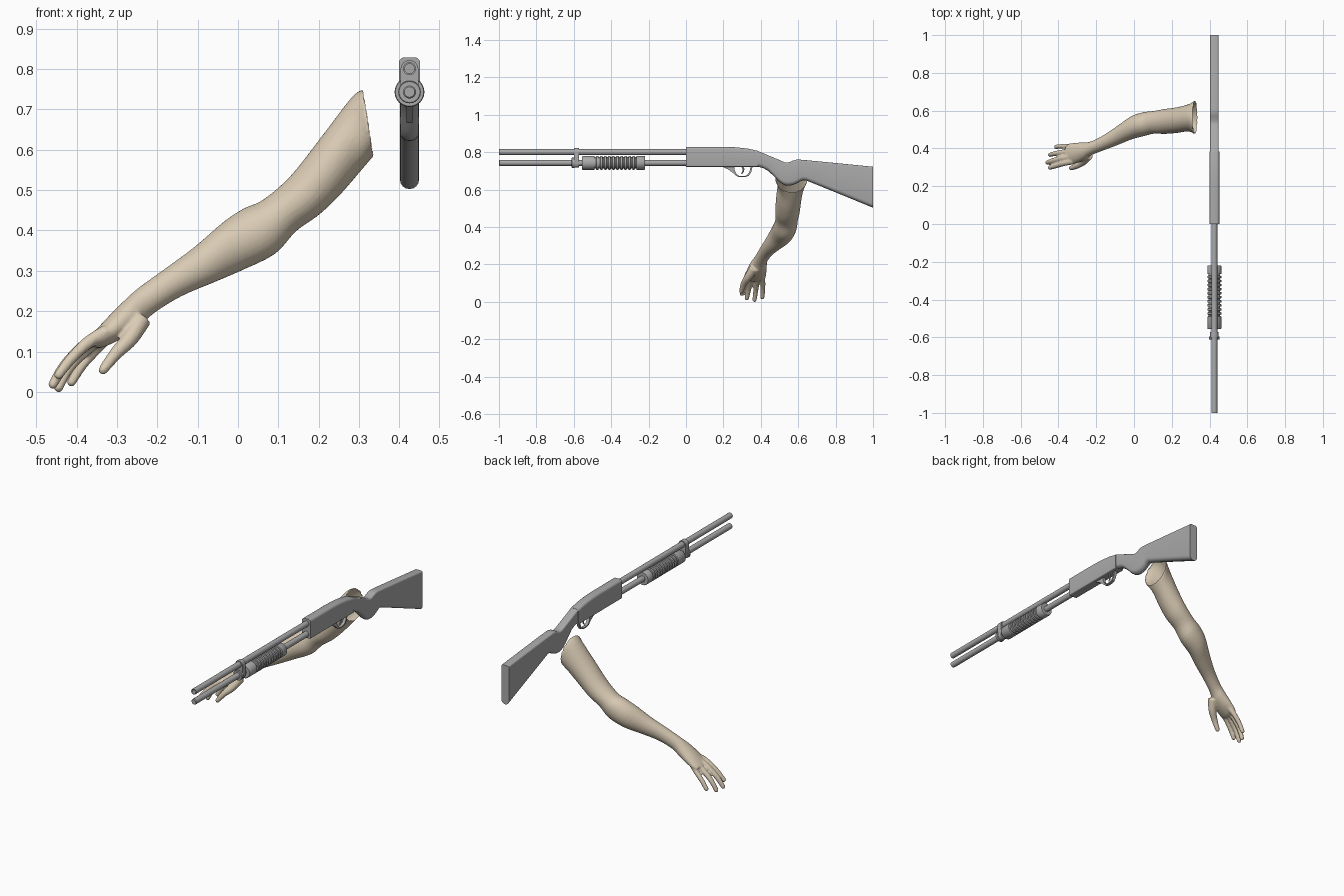
import bpy, bmesh, math
from mathutils import Vector

if "Cube" in bpy.data.objects:
    bpy.data.objects.remove(bpy.data.objects["Cube"])

GX = 0.425                      # gun centre line
BARREL_Z, MAG_Z = 0.801, 0.743


def material(name, rgb):
    m = bpy.data.materials.new(name)
    m.diffuse_color = (*rgb, 1)
    m.use_nodes = True
    m.node_tree.nodes["Principled BSDF"].inputs["Base Color"].default_value = m.diffuse_color
    return m


STEEL = material("gun_grey", (0.40, 0.40, 0.40))
SKIN = material("skin", (0.70, 0.60, 0.46))


def add_loft(bm, rings, closed=False):
    """Bridge equal-length rings of points; cap the ends unless it is a closed loop."""
    vs = [[bm.verts.new(p) for p in r] for r in rings]
    n = len(vs[0])
    pairs = list(zip(vs, vs[1:])) + ([(vs[-1], vs[0])] if closed else [])
    for a, b in pairs:
        for i in range(n):
            bm.faces.new((a[i], a[(i + 1) % n], b[(i + 1) % n], b[i]))
    if not closed:
        bm.faces.new(vs[0])
        bm.faces.new(vs[-1])


def finish(name, bm, mat, angle=35):
    bmesh.ops.recalc_face_normals(bm, faces=bm.faces)
    me = bpy.data.meshes.new(name)
    bm.to_mesh(me)
    bm.free()
    ob = bpy.data.objects.new(name, me)
    bpy.context.collection.objects.link(ob)
    me.materials.append(mat)
    bpy.ops.object.select_all(action='DESELECT')
    ob.select_set(True)
    bpy.context.view_layer.objects.active = ob
    bpy.ops.object.shade_smooth_by_angle(angle=math.radians(angle))
    return ob


def loft(name, rings, mat=STEEL, closed=False):
    bm = bmesh.new()
    add_loft(bm, rings, closed)
    return finish(name, bm, mat)


def lathe(name, z, profile, n=24, closed=False):
    """Turned part along y from (y, radius) pairs."""
    ang = [2 * math.pi * i / n for i in range(n)]
    return loft(name, [[(GX + r * math.cos(a), y, z + r * math.sin(a)) for a in ang]
                       for y, r in profile], closed=closed)


def section(y, z0, z1, hw, rt, rb, k=5):
    """Rounded rectangle across the gun, separate top and bottom corner radii."""
    pts = []
    for cx, cz, r, a0 in ((hw - rt, z1 - rt, rt, 0), (rt - hw, z1 - rt, rt, 90),
                          (rb - hw, z0 + rb, rb, 180), (hw - rb, z0 + rb, rb, 270)):
        for i in range(k):
            a = math.radians(a0 + 90 * i / (k - 1))
            pts.append((GX + cx + r * math.cos(a), y, cz + r * math.sin(a)))
    return pts


def tube_rings(path, n=12, flat=1.0):
    """Round rings along a path of (point, radius)."""
    pts = [Vector(p) for p, r in path]
    rings = []
    for i, (p, r) in enumerate(path):
        d = (pts[min(i + 1, len(pts) - 1)] - pts[max(i - 1, 0)]).normalized()
        ref = Vector((1, 0, 0)) if abs(d.x) < 0.2 else Vector((0, 1, 0))
        u = (ref - d * ref.dot(d)).normalized()
        v = d.cross(u)
        rings.append([pts[i] + r * (u * math.cos(t) + v * math.sin(t) * flat)
                      for t in (2 * math.pi * j / n for j in range(n))])
    return rings


def catmull(rows, steps):
    """Smoothly interpolate rows of numbers."""
    out = []
    for i in range(len(rows) - 1):
        q = [rows[max(i - 1, 0)], rows[i], rows[i + 1], rows[min(i + 2, len(rows) - 1)]]
        for s in range(steps):
            t = s / steps
            out.append([0.5 * (2 * b + (c - a) * t + (2 * a - 5 * b + 4 * c - d) * t * t
                               + (3 * b - a - 3 * c + d) * t ** 3) for a, b, c, d in zip(*q)])
    return out + [list(rows[-1])]


# Barrel and magazine tube, hollow at the muzzle
lathe("barrel", BARREL_Z, [(0.02, 0.016), (-1, 0.016), (-1, 0.012), (-0.96, 0.012)])
lathe("magazine_tube", MAG_Z, [(0.02, 0.016), (-0.997, 0.016), (-1, 0.013)])

# Clamp joining the two tubes, with its collar
loft("barrel_clamp", [section(y, 0.717, 0.822, 0.022, 0.0215, 0.0215) for y in (-0.6, -0.572)])
lathe("clamp_collar", MAG_Z, [(-0.611, 0.026), (-0.609, 0.028), (-0.597, 0.028), (-0.595, 0.026)])

# Ribbed pump grip
ribs, y0, pitch = 11, -0.49, 0.0215
prof = [(-0.555, 0.035), (-0.552, 0.037)]
for i in range(ribs):
    y = y0 + i * pitch
    prof += [(y, 0.037), (y + 0.002, 0.031), (y + 0.009, 0.031), (y + 0.011, 0.037)]
lathe("pump_grip", MAG_Z, prof + [(-0.223, 0.037), (-0.22, 0.035)])

# Receiver with the top sloping down to the rear
loft("receiver", [section(y, 0.722, z1, 0.0265, 0.014, 0.006) for y, z1 in
                  ((0, 0.829), (0.2, 0.829), (0.27, 0.826), (0.33, 0.819), (0.385, 0.807))])

# Stock: wrist, pistol grip and butt, as (y, bottom, top)
stock = [(0.385, 0.722, 0.806), (0.41, 0.716, 0.796), (0.44, 0.70, 0.783), (0.476, 0.665, 0.768),
         (0.495, 0.645, 0.76), (0.513, 0.631, 0.752), (0.53, 0.623, 0.745), (0.548, 0.621, 0.744),
         (0.57, 0.624, 0.754), (0.59, 0.632, 0.76), (0.61, 0.643, 0.76), (0.625, 0.650, 0.758),
         (0.645, 0.648, 0.757), (0.8, 0.585, 0.742), (1.0, 0.503, 0.722)]
loft("stock", [section(y, z0, z1, 0.0235, 0.009, 0.022) for y, z0, z1 in stock])

# Trigger guard bow and trigger
guard = [(0.195, 0.722), (0.225, 0.708), (0.25, 0.69), (0.268, 0.673), (0.285, 0.666),
         (0.315, 0.666), (0.335, 0.673), (0.348, 0.692), (0.357, 0.724)]
inner = [(0.262, 0.726), (0.258, 0.714), (0.262, 0.70), (0.27, 0.684), (0.287, 0.672),
         (0.313, 0.672), (0.328, 0.679), (0.339, 0.695), (0.346, 0.726)]
loft("trigger_guard", [[(GX - 0.008, *a), (GX + 0.008, *a), (GX + 0.008, *b), (GX - 0.008, *b)]
                       for a, b in zip(guard, inner)])
loft("trigger", tube_rings([((GX, 0.30, 0.725), 0.005), ((GX, 0.308, 0.708), 0.005),
                            ((GX, 0.305, 0.695), 0.004), ((GX, 0.297, 0.685), 0.003)], 8))

# Arm sections: upper edge x z, lower edge x z, y centre, y half width
arm = [(0.310, 0.750, 0.337, 0.586, 0.564, 0.090), (0.280, 0.728, 0.298, 0.540, 0.562, 0.072),
       (0.205, 0.630, 0.250, 0.485, 0.550, 0.068), (0.130, 0.535, 0.200, 0.438, 0.543, 0.066),
       (0.062, 0.476, 0.144, 0.398, 0.538, 0.060), (0.015, 0.455, 0.092, 0.342, 0.529, 0.063),
       (-0.035, 0.422, 0.012, 0.302, 0.510, 0.061), (-0.107, 0.360, -0.060, 0.271, 0.470, 0.050),
       (-0.180, 0.306, -0.140, 0.237, 0.430, 0.039), (-0.245, 0.259, -0.208, 0.195, 0.401, 0.036),
       (-0.280, 0.228, -0.246, 0.160, 0.386, 0.046), (-0.322, 0.186, -0.288, 0.132, 0.376, 0.054),
       (-0.355, 0.150, -0.330, 0.112, 0.370, 0.055), (-0.368, 0.135, -0.350, 0.108, 0.368, 0.048)]
bm = bmesh.new()
rings = []
for ux, uz, lx, lz, yc, hy in catmull(arm, 4):
    c = Vector(((ux + lx) / 2, yc, (uz + lz) / 2))
    h = Vector(((ux - lx) / 2, 0, (uz - lz) / 2))
    rings.append([c + h * math.cos(t) + Vector((0, hy, 0)) * math.sin(t)
                  for t in (2 * math.pi * j / 28 for j in range(28))])
add_loft(bm, rings)

# Fingers and thumb, as (path, base radius to tip radius)
digits = [([(-0.325, 0.333, 0.150), (-0.372, 0.322, 0.122), (-0.415, 0.308, 0.080), (-0.446, 0.298, 0.040)], 0.018),
          ([(-0.330, 0.358, 0.148), (-0.380, 0.348, 0.115), (-0.430, 0.335, 0.065), (-0.460, 0.325, 0.016)], 0.018),
          ([(-0.325, 0.385, 0.148), (-0.370, 0.380, 0.110), (-0.418, 0.373, 0.060), (-0.446, 0.366, 0.008)], 0.017),
          ([(-0.315, 0.405, 0.145), (-0.352, 0.411, 0.105), (-0.387, 0.411, 0.065), (-0.414, 0.408, 0.022)], 0.015),
          ([(-0.240, 0.365, 0.180), (-0.268, 0.332, 0.132), (-0.303, 0.308, 0.095), (-0.336, 0.295, 0.052)], 0.026)]
for pts, r in digits:
    smooth = catmull(pts, 4)
    m = len(smooth) - 1
    path = [(p, r + (0.0115 - r) * i / m) for i, p in enumerate(smooth)]
    tip, d = Vector(smooth[-1]), (Vector(smooth[-1]) - Vector(smooth[-2])).normalized()
    path += [(tip + d * 0.005, 0.009), (tip + d * 0.008, 0.005)]
    add_loft(bm, tube_rings(path, 12))
arm_ob = finish("arm", bm, SKIN, 180)

# Fuse hand and arm into one skin, then open the cut at the upper arm
mod = arm_ob.modifiers.new("fuse", 'REMESH')
mod.mode, mod.voxel_size, mod.use_smooth_shade = 'VOXEL', 0.005, True
mod = arm_ob.modifiers.new("soften", 'SMOOTH')
mod.factor, mod.iterations = 0.5, 3
for name in ("fuse", "soften"):
    bpy.ops.object.modifier_apply(modifier=name)
bm = bmesh.new()
bm.from_mesh(arm_ob.data)
bm.normal_update()
cap = [f for f in bm.faces if f.normal.x > 0.85 and f.calc_center_median().x > 0.295]
bmesh.ops.delete(bm, geom=cap, context='FACES')
bm.to_mesh(arm_ob.data)
bm.free()
